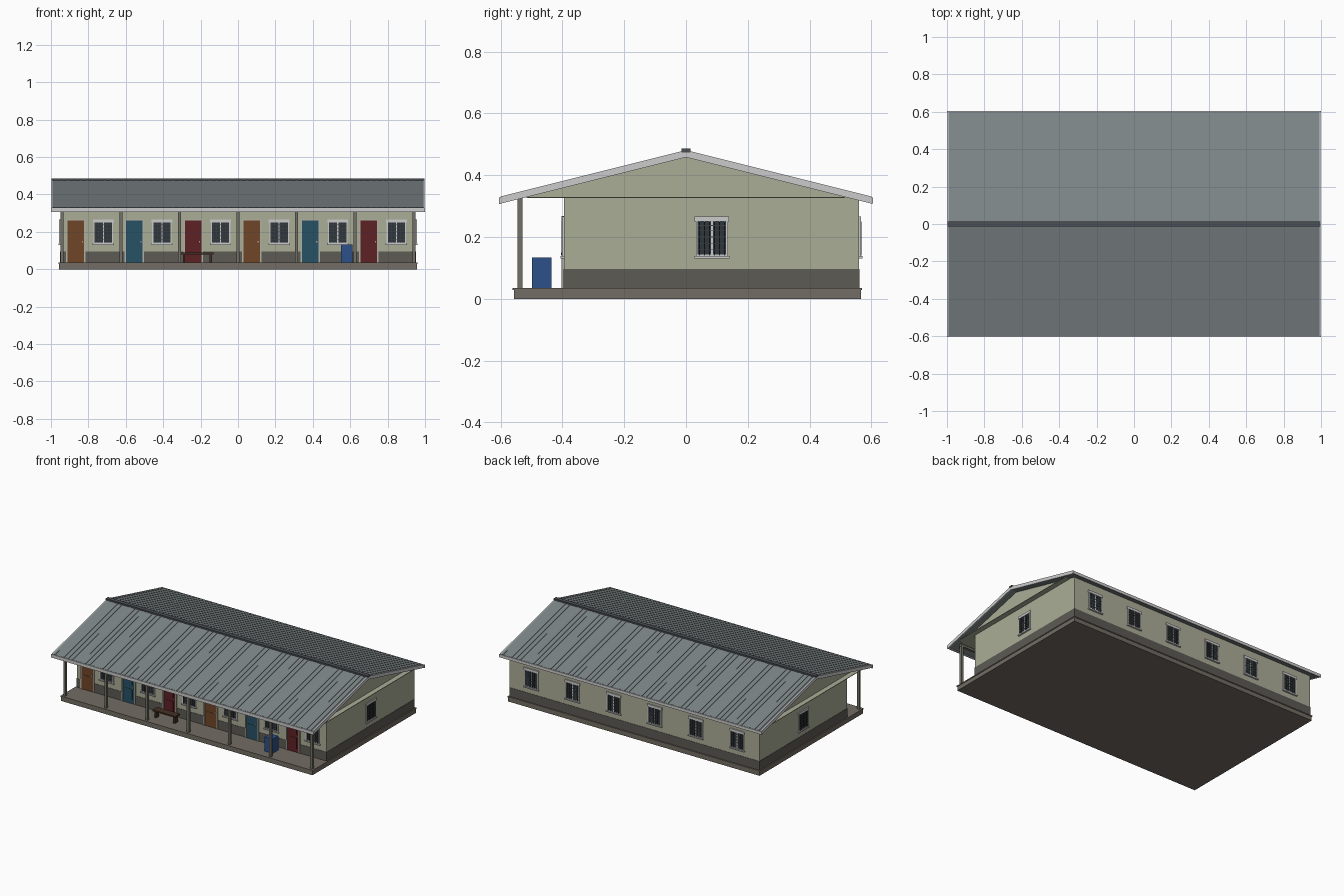
import bpy, bmesh

if "Cube" in bpy.data.objects:
    bpy.data.objects.remove(bpy.data.objects["Cube"])

mats = {}
COL = dict(wall=(.41, .42, .31), plinth=(.11, .103, .09), slab=(.17, .15, .125), roof=(.205, .235, .24),
           trim=(.55, .55, .54), ridge=(.07, .078, .09), glass=(.025, .035, .045), bar=(.05, .055, .055),
           post=(.17, .165, .135), brown=(.16, .062, .02), blue=(.02, .085, .13), red=(.11, .015, .018),
           tank=(.025, .08, .25), wood=(.06, .03, .018), metal=(.4, .36, .25), frame=(.45, .43, .37))


def finish(name, bm, col):
    bmesh.ops.recalc_face_normals(bm, faces=bm.faces)
    me = bpy.data.meshes.new(name)
    bm.to_mesh(me)
    bm.free()
    ob = bpy.data.objects.new(name, me)
    bpy.context.collection.objects.link(ob)
    if col not in mats:
        mats[col] = bpy.data.materials.new(col)
        mats[col].diffuse_color = (*COL[col], 1)
    me.materials.append(mats[col])
    return ob


def boxes(name, items, col):
    """One object from boxes given as (x0, x1, y0, y1, z0, z1)."""
    bm = bmesh.new()
    for x0, x1, y0, y1, z0, z1 in items:
        vs = bmesh.ops.create_cube(bm, size=1)['verts']
        for v in vs:
            v.co = ((x0 + x1) / 2 + v.co.x * (x1 - x0), (y0 + y1) / 2 + v.co.y * (y1 - y0),
                    (z0 + z1) / 2 + v.co.z * (z1 - z0))
    return finish(name, bm, col)


def prisms(name, items, col):
    """One object from (yz profile, x0, x1) extrusions."""
    bm = bmesh.new()
    for prof, x0, x1 in items:
        a = [bm.verts.new((x0, y, z)) for y, z in prof]
        b = [bm.verts.new((x1, y, z)) for y, z in prof]
        bm.faces.new(a)
        bm.faces.new(b[::-1])
        for i in range(len(a)):
            j = (i + 1) % len(a)
            bm.faces.new((a[i], b[i], b[j], a[j]))
    return finish(name, bm, col)


def on_wall(c, side, items):
    """Map (u0, u1, out0, out1, z0, z1) boxes onto a wall face."""
    res = []
    for u0, u1, o0, o1, z0, z1 in items:
        if side == 'front':
            res.append((c + u0, c + u1, -.395 - o1, -.395 - o0, z0, z1))
        elif side == 'back':
            res.append((c + u0, c + u1, .56 + o0, .56 + o1, z0, z1))
        else:
            s = 1 if side == 'right' else -1
            xs = sorted((s * (.95 + o0), s * (.95 + o1)))
            res.append((*xs, c + u0, c + u1, z0, z1))
    return res


def window(c, side):
    tag = side + '_window'
    boxes(tag + '_glass', on_wall(c, side, [(-.048, .048, -.01, .002, .142, .25)]), 'glass')
    boxes(tag + '_frame', on_wall(c, side, [
        (-.052, -.046, -.01, .006, .138, .252), (.046, .052, -.01, .006, .138, .252),
        (-.046, .046, -.01, .006, .138, .144), (-.003, .003, -.01, .003, .144, .252),
        (-.056, .056, -.01, .007, .25, .267), (-.057, .057, -.01, .011, .131, .138)]), 'trim')
    bars = [(u - .0015, u + .0015, .004, .0075, .14, .25) for u in [-.04 + .016 * i for i in range(6)]]
    bars += [(-.046, .046, .004, .006, z - .0012, z + .0012) for z in (.16, .18, .2, .22, .237)]
    boxes(tag + '_bars', on_wall(c, side, bars), 'bar')


def door(c, col):
    boxes('door_frame', on_wall(c, 'front', [
        (-.052, -.044, -.01, .008, .035, .268), (.044, .052, -.01, .008, .035, .268),
        (-.044, .044, -.01, .008, .26, .268)]), 'frame')
    boxes('door_leaf', on_wall(c, 'front', [
        (-.044, .044, -.01, .004, .035, .26), (-.028, .028, 0, .006, .06, .135),
        (-.028, .028, 0, .006, .16, .24)]), col)
    boxes('door_handle', on_wall(c, 'front', [(.032, .038, 0, .01, .142, .15)]), 'metal')


# floor slab with lip
boxes('floor_slab', [(-.957, .957, -.557, .567, 0, .028)], 'slab')
boxes('floor_slab_lip', [(-.96, .96, -.561, .57, .028, .035)], 'slab')

# walls, gable, plinth band and the thin ceiling that oversails the end walls
S = .25


def under(y):
    return .458 - S * abs(y)


prisms('walls', [([(-.395, .03), (.56, .03), (.56, under(.56)), (.52, under(.52)), (-.395, .327)], -.95, .95)], 'wall')
prisms('gable', [([(-.524, .327), (.524, .327), (0, .458)], -.95, .95)], 'wall')
boxes('ceiling', [(-.985, .985, -.515, .515, .326, .33)], 'wall')
boxes('plinth_band', [(-.952, .952, -.397, .562, .032, .096)], 'plinth')

# roof sheets with ribs, edge boards and ridge cap
sheets, ribs, barges = [], [], []
for s in (-1, 1):
    sheets.append(([(0, .479), (s * .6, .329), (s * .6, .311), (0, .461)], -.993, .993))
    for i in range(60):
        x = -.9735 + .033 * i
        ribs.append(([(0, .481), (s * .6, .331), (s * .6, .327), (0, .477)], x - .003, x + .003))
    for x0, x1 in ((-.997, -.991), (.991, .997)):
        barges.append(([(0, .481), (s * .6, .331), (s * .6, .308), (0, .458)], x0, x1))
prisms('roof_sheets', sheets, 'roof')
prisms('roof_ribs', ribs, 'roof')
prisms('gable_edge_boards', barges, 'trim')
boxes('eave_boards', [(-1, 1, -.605, -.597, .306, .328), (-1, 1, .597, .605, .308, .328)], 'trim')
prisms('ridge_cap', [([(-.014, .474), (-.014, .486), (.014, .486), (.014, .474)], -.998, .998)], 'ridge')

# porch posts and beam
xs = [-.94 + i * .94 / 3 for i in range(7)]
boxes('porch_posts', [(x - .008, x + .008, -.546, -.53, .034, .322) for x in xs], 'post')
boxes('porch_beam', [(-.95, .95, -.546, -.53, .312, .326)], 'post')

# doors and windows, one bay per room
for i in range(6):
    x = -.94 + i * .94 / 3
    door(x + .073, ('brown', 'blue', 'red')[i % 3])
    window(x + .22, 'front')
    window(x + .157, 'back')
window(.084, 'right')
window(.084, 'left')

# bench with solid end legs
boxes('bench', [(-.305, -.13, -.495, -.445, .08, .09)] +
      [(x, x + .012, -.487, -.453, .035, .08) for x in (-.295, -.152)], 'wood')

# square water tank
boxes('water_tank', [(.55, .612, -.498, -.436, .035, .133)], 'tank')

for m in bpy.data.materials:
    if m.users and not m.is_grease_pencil:
        m.use_nodes = True
        m.node_tree.nodes["Principled BSDF"].inputs["Base Color"].default_value = m.diffuse_color
